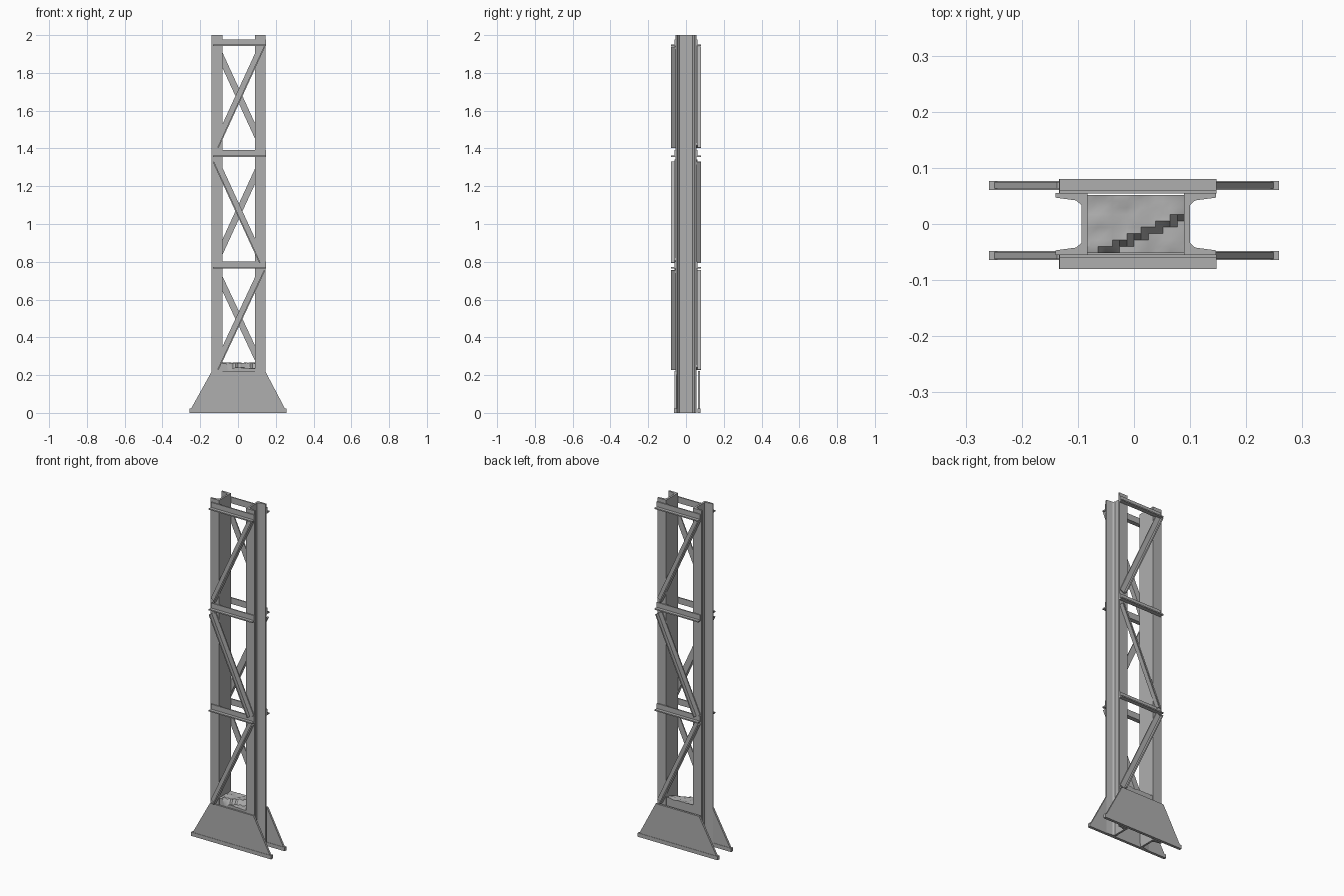
import bpy, bmesh, math, random
from mathutils import Matrix, Vector

random.seed(4)
old = bpy.data.objects.get("Cube")
if old:
    bpy.data.objects.remove(old, do_unlink=True)

steel = bpy.data.materials.new("grey_steel")
steel.use_nodes = True
grey = (0.43, 0.43, 0.43, 1)
steel.diffuse_color = grey
steel.node_tree.nodes["Principled BSDF"].inputs["Base Color"].default_value = grey


def finish(name, bm, matrix=None):
    bmesh.ops.recalc_face_normals(bm, faces=bm.faces[:])
    mesh = bpy.data.meshes.new(name)
    if matrix:
        bm.transform(matrix)
        bmesh.ops.recalc_face_normals(bm, faces=bm.faces[:])
    bm.to_mesh(mesh)
    bm.free()
    mesh.materials.append(steel)
    obj = bpy.data.objects.new(name, mesh)
    bpy.context.collection.objects.link(obj)
    return obj


def extrude(name, points, depth, matrix=None):
    """Extrude a flat outline, drawn in local x and y, along local z."""
    bm = bmesh.new()
    face = bm.faces.new([bm.verts.new((a, b, 0)) for a, b in points])
    new = bmesh.ops.extrude_face_region(bm, geom=[face])["geom"]
    verts = [v for v in new if isinstance(v, bmesh.types.BMVert)]
    bmesh.ops.translate(bm, verts=verts, vec=(0, 0, depth))
    return finish(name, bm, matrix)


def angle_bar(name, start, end, side, width, leg):
    """L-section bar between two (x, z) points, lying on the flanges of one side."""
    a = Vector((start[0], 0, start[1]))
    b = Vector((end[0], 0, end[1]))
    along = (b - a).normalized()
    up = Vector((-along.z, 0, along.x))
    if up.z < 0:
        up = -up
    out = Vector((0, side, 0))
    m = Matrix((up, out, along)).transposed().to_4x4()
    m.translation = a + out * 0.054
    h, t = width / 2, 0.007
    outline = [(-h, 0), (h, 0), (h, t), (t - h, t), (t - h, leg), (-h, leg)]
    return extrude(name, outline, (b - a).length, m)


# Two upright channels with tapered flanges facing outwards
half = [(0.086, 0.055), (0.143, 0.055), (0.143, 0.047), (0.106, 0.042), (0.097, 0.034)]
channel = half + [(x, -y) for x, y in reversed(half)]
for name, s in (("left", 1), ("right", -1)):
    extrude(name + "_channel", [(x * s + 0.003, y) for x, y in channel], 2.0)

# Flared base plates with a thicker lower lip, one on each face
stand_up = Matrix.Rotation(math.pi / 2, 4, "X")
for name, y in (("front", -0.05), ("back", 0.075)):
    trapezoid = [(-0.25, 0.02), (0.25, 0.02), (0.143, 0.223), (-0.137, 0.223)]
    extrude(name + "_base_plate", trapezoid, 0.012, Matrix.Translation((0, y, 0)) @ stand_up)
    lip = [(-0.258, 0), (0.258, 0), (0.258, 0.022), (-0.258, 0.022)]
    extrude(name + "_base_lip", lip, 0.016, Matrix.Translation((0, y + 0.002, 0)) @ stand_up)

# Horizontal ties and the zigzag lacing, opposite slant on the back
L, R = -0.118, 0.128
bays = ((0.235, 0.76), (0.80, 1.335), (1.41, 1.945))
for name, side in (("front", -1), ("back", 1)):
    for i, z in enumerate((0.783, 1.373, 1.96)):
        angle_bar(f"{name}_tie_{i + 1}", (-0.133, z), (0.147, z), side, 0.036, 0.026)
    for i, (low, high) in enumerate(bays):
        rising = (i % 2 == 0) == (side < 0)
        ends = (low, high) if rising else (high, low)
        angle_bar(f"{name}_brace_{i + 1}", (L, ends[0]), (R, ends[1]), side, 0.034, 0.026)

# Rough fill between the channels, broken away at the front corner
bm = bmesh.new()
bmesh.ops.create_grid(bm, x_segments=14, y_segments=9, size=1)
for v in bm.verts:
    v.co.x *= 0.09
    v.co.y *= 0.052
    broken = v.co.y < -0.05 + 0.45 * (v.co.x + 0.05)
    v.co.z = (0.238 if broken else 0.264) + random.uniform(-0.003, 0.003)
top = bm.faces[:]
new = bmesh.ops.extrude_face_region(bm, geom=top, use_keep_orig=True)["geom"]
for v in new:
    if isinstance(v, bmesh.types.BMVert):
        v.co.z = 0.205
fill = finish("base_fill", bm)
fill.data.polygons.foreach_set("use_smooth", [True] * len(fill.data.polygons))
bpy.context.view_layer.objects.active = fill
fill.select_set(True)
bpy.ops.object.shade_smooth_by_angle(angle=math.radians(35))
